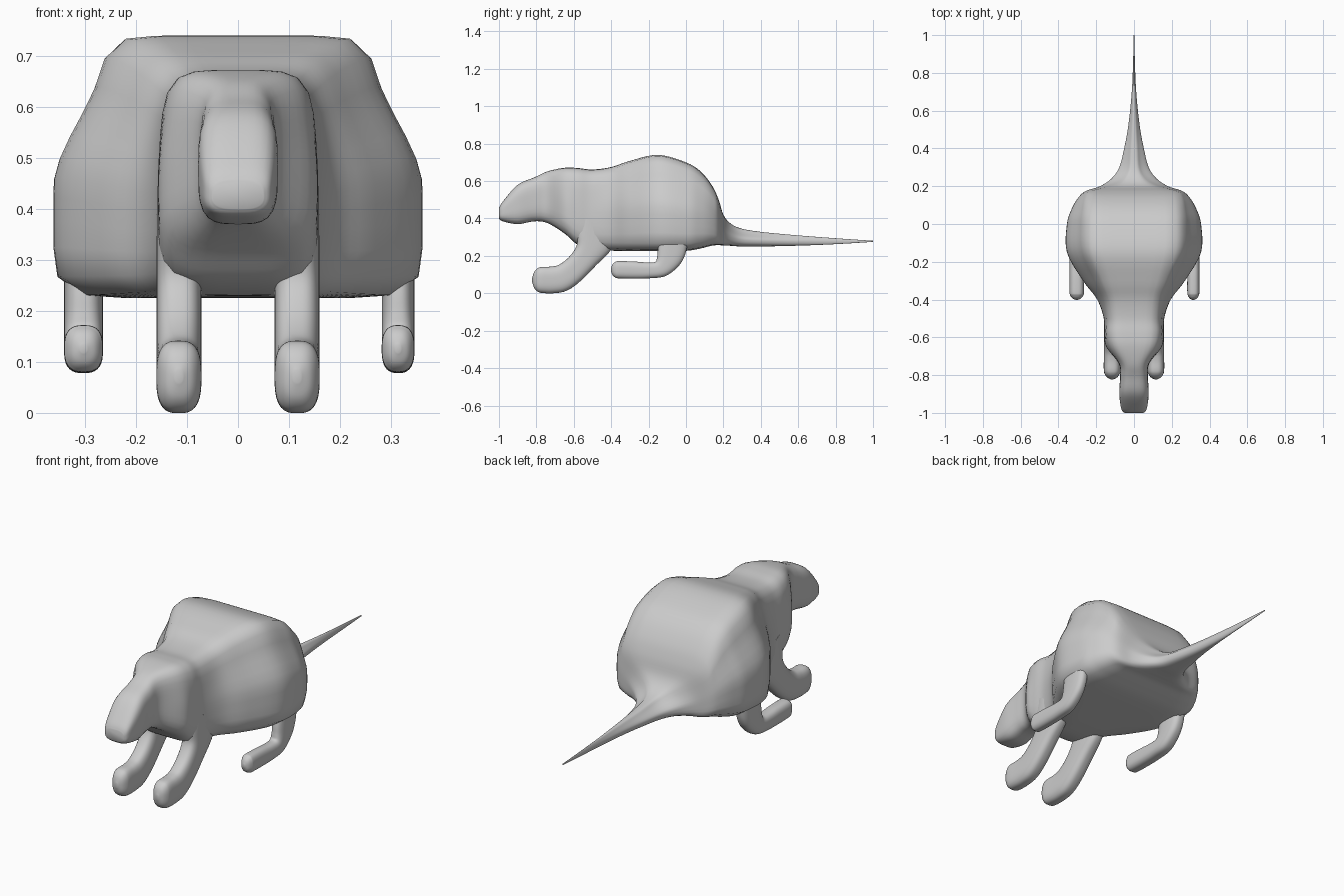
import bpy, bmesh, math

if "Cube" in bpy.data.objects:
    bpy.data.objects.remove(bpy.data.objects["Cube"])

SIDES, STEPS = 40, 5


def catmull(a, b, c, d, t):
    return [0.5 * (2 * q + (r - p) * t + (2 * p - 5 * q + 4 * r - s) * t * t
                   + (3 * q - p - 3 * r + s) * t ** 3) for p, q, r, s in zip(a, b, c, d)]


def loft(name, rings, x=0.0):
    """Ring: bottom y, bottom z, top y, top z, half width, top width factor."""
    path = []
    for i in range(len(rings) - 1):
        a, d = rings[max(i - 1, 0)], rings[min(i + 2, len(rings) - 1)]
        path += [catmull(a, rings[i], rings[i + 1], d, k / STEPS) for k in range(STEPS)]
    path.append(rings[-1])
    bm = bmesh.new()
    loops = []
    for yb, zb, yt, zt, w, taper in path:
        n = 2 + 20 * w  # wide sections are squarer, thin ones rounder
        loop = []
        for k in range(SIDES):
            a = 2 * math.pi * (k + 0.5) / SIDES
            c, s = math.cos(a), math.sin(a)
            r = (abs(c) ** n + abs(s) ** n) ** (-1 / n)
            u, v = r * c, r * s
            e = min(max(v + 0.15, 0), 1)
            u *= 1 - (1 - taper) * e * e * (3 - 2 * e)
            f = (v + 1) / 2
            loop.append(bm.verts.new((x + u * w, yb + (yt - yb) * f, zb + (zt - zb) * f)))
        loops.append(loop)
    for p, q in zip(loops, loops[1:]):
        for k in range(SIDES):
            j = (k + 1) % SIDES
            bm.faces.new((p[k], p[j], q[j], q[k]))
    bm.faces.new(loops[0])
    bm.faces.new(loops[-1])
    bmesh.ops.recalc_face_normals(bm, faces=bm.faces)
    me = bpy.data.meshes.new(name)
    bm.to_mesh(me)
    bm.free()
    me.shade_smooth()
    me.set_sharp_from_angle(angle=math.radians(50))
    ob = bpy.data.objects.new(name, me)
    bpy.context.collection.objects.link(ob)


# Head and torso: y, bottom z, top z, half width, top width factor
torso = [
    (-1.0, .40, .455, .05, 1),
    (-.98, .385, .49, .067, 1),
    (-.90, .37, .58, .078, 1),
    (-.81, .385, .62, .074, 1),
    (-.74, .375, .652, .08, 1),
    (-.65, .32, .671, .147, .9),
    (-.58, .26, .67, .157, .95),
    (-.50, .235, .662, .16, .92),
    (-.40, .228, .675, .195, .82),
    (-.30, .226, .708, .27, .74),
    (-.15, .225, .74, .355, .74),
    (0, .227, .70, .355, .76),
    (.08, .24, .65, .33, .8),
    (.14, .255, .575, .295, .87),
    (.175, .257, .50, .255, .92),
    (.20, .256, .42, .18, .75),
    (.24, .254, .372, .12, .55),
]
# Tail narrows by rule to a fine point
tail = []
for y in (.3, .4, .52, .68, .84, 1):
    t = (y - .3) / .7
    tail.append((y, .25 + .025 * t * t, .345 - .064 * t ** .7,
                 .065 * (1 - t) ** 3 + .011 * (1 - t) + .002, .45 + .55 * t))
loft("body", [(y, zb, y, zt, w, f) for y, zb, zt, w, f in torso + tail])

# Leg outlines: bottom y, z, top y, z; the toe is rounded by rule
front = [
    (-.77, .002, -.77, .141),
    (-.71, 0, -.72, .143),
    (-.64, .013, -.675, .155),
    (-.57, .06, -.62, .20),
    (-.48, .15, -.582, .265),
    (-.40, .235, -.59, .34),
    (-.38, .33, -.58, .42),
]
hind = [
    (-.36, .08, -.36, .172),
    (-.28, .078, -.28, .17),
    (-.20, .08, -.21, .165),
    (-.11, .092, -.165, .168),
    (-.04, .145, -.155, .192),
    (-.005, .205, -.15, .235),
    (.01, .28, -.14, .29),
]


def leg(name, outline, x, w, toe):
    yb, zb, yt, zt = outline[0]
    mid, half = (zb + zt) / 2, (zt - zb) / 2
    tip = []
    for a in (80, 52, 26):
        c, y = math.cos(math.radians(a)), yb - toe * math.sin(math.radians(a))
        tip.append((y, mid - half * c, y, mid + half * c, w * c, 1))
    loft(name, tip + [(*r, w, 1) for r in outline], x)


for side, label, hx, hw in ((-1, "left", .303, .038), (1, "right", .314, .032)):
    leg("front_leg_" + label, front, side * .116, .044, .053)
    leg("hind_leg_" + label, hind, side * hx, hw, .042)
